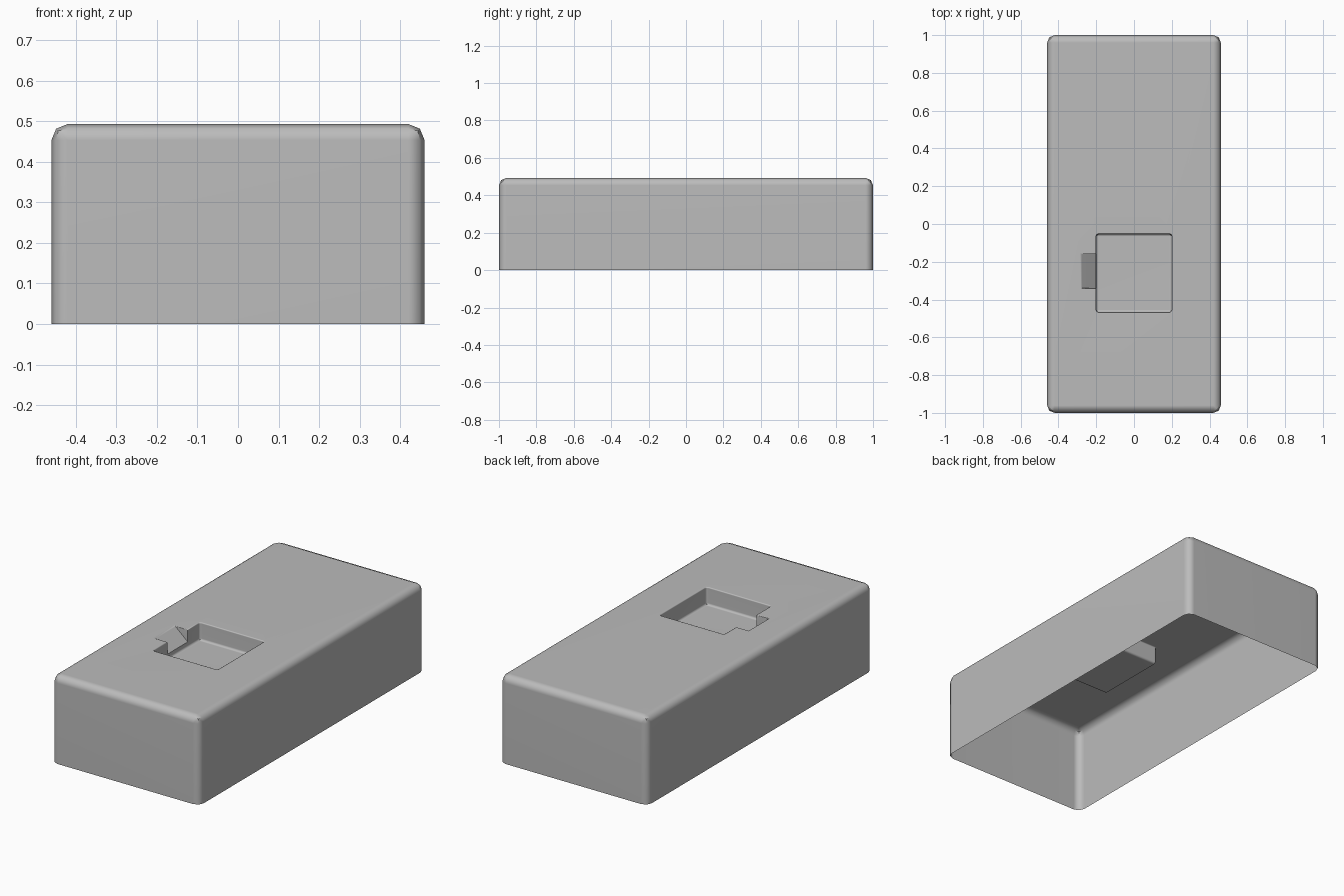
import bpy
import bmesh
from mathutils import Vector

TOP = 0.493
HALF_W, HALF_L = 0.46, 1.0

cube = bpy.data.objects.get("Cube")
if cube:
    bpy.data.objects.remove(cube, do_unlink=True)

grey = bpy.data.materials.new("plain grey")
grey.use_nodes = True
colour = (0.5, 0.5, 0.5, 1)
grey.diffuse_color = colour
grey.node_tree.nodes["Principled BSDF"].inputs["Base Color"].default_value = colour


def add_object(name, bm):
    bmesh.ops.recalc_face_normals(bm, faces=bm.faces)
    mesh = bpy.data.meshes.new(name)
    bm.to_mesh(mesh)
    bm.free()
    mesh.materials.append(grey)
    obj = bpy.data.objects.new(name, mesh)
    bpy.context.collection.objects.link(obj)
    return obj


def box(low, high, bevel, keep_edge):
    """Box between two corners, rounded along the chosen edges."""
    bm = bmesh.new()
    bmesh.ops.create_cube(bm, size=1)
    low, high = Vector(low), Vector(high)
    for v in bm.verts:
        v.co = (low + high) / 2 + v.co * (high - low)
    edges = [e for e in bm.edges if keep_edge(e)]
    bmesh.ops.bevel(bm, geom=edges, offset=bevel, segments=2, profile=0.5,
                    affect='EDGES')
    return bm


def prism(profile, y0, y1):
    """Side profile in x and z, extruded along y."""
    bm = bmesh.new()
    face = bm.faces.new([bm.verts.new((x, y0, z)) for x, z in profile])
    ext = bmesh.ops.extrude_face_region(bm, geom=[face])
    bmesh.ops.translate(bm, vec=(0, y1 - y0, 0),
                        verts=[g for g in ext["geom"]
                               if isinstance(g, bmesh.types.BMVert)])
    return bm


# Body block with rounded top and corners
shell = add_object("cover_shell", box(
    (-HALF_W, -HALF_L, 0), (HALF_W, HALF_L, TOP), 0.04,
    lambda e: max(v.co.z for v in e.verts) > 0.1))

# Square pocket and finger notch cutters
pocket = add_object("pocket_cutter", box(
    (-0.2, -0.467, TOP - 0.1), (0.2, -0.053, TOP + 0.1), 0.012,
    lambda e: min(v.co.z for v in e.verts) < TOP))
notch = add_object("notch_cutter", prism(
    [(-0.28, TOP), (-0.2, TOP - 0.07), (-0.15, TOP - 0.07),
     (-0.15, TOP + 0.1), (-0.28, TOP + 0.1)], -0.34, -0.16))

for cutter in (pocket, notch):
    cutter.hide_render = True
    cutter.hide_viewport = False
    mod = shell.modifiers.new(cutter.name, 'BOOLEAN')
    mod.operation = 'DIFFERENCE'
    mod.solver = 'EXACT'
    mod.object = cutter

# Bake the cuts, then drop the helpers
graph = bpy.context.evaluated_depsgraph_get()
bm = bmesh.new()
bm.from_object(shell, graph)
shell.modifiers.clear()
for cutter in (pocket, notch):
    bpy.data.objects.remove(cutter, do_unlink=True)

# Open underside
bottom = [f for f in bm.faces if f.normal.z < -0.9 and f.calc_center_median().z < 0.01]
bmesh.ops.delete(bm, geom=bottom, context='FACES')

# Soft rim around the pocket
rim = [e for e in bm.edges
       if all(abs(v.co.z - TOP) < 1e-4 and abs(v.co.x) < 0.35 and abs(v.co.y) < 0.6
              for v in e.verts)
       and len(e.link_faces) == 2 and e.calc_face_angle() > 0.3]
bmesh.ops.bevel(bm, geom=rim, offset=0.006, segments=2, profile=0.5,
                affect='EDGES', clamp_overlap=True)
bm.to_mesh(shell.data)
bm.free()

# Smooth shading with flat panels kept even
bpy.ops.object.select_all(action='DESELECT')
shell.select_set(True)
bpy.context.view_layer.objects.active = shell
bpy.ops.object.shade_smooth_by_angle(angle=0.8)
normals = shell.modifiers.new("even_normals", 'WEIGHTED_NORMAL')
normals.keep_sharp = True
